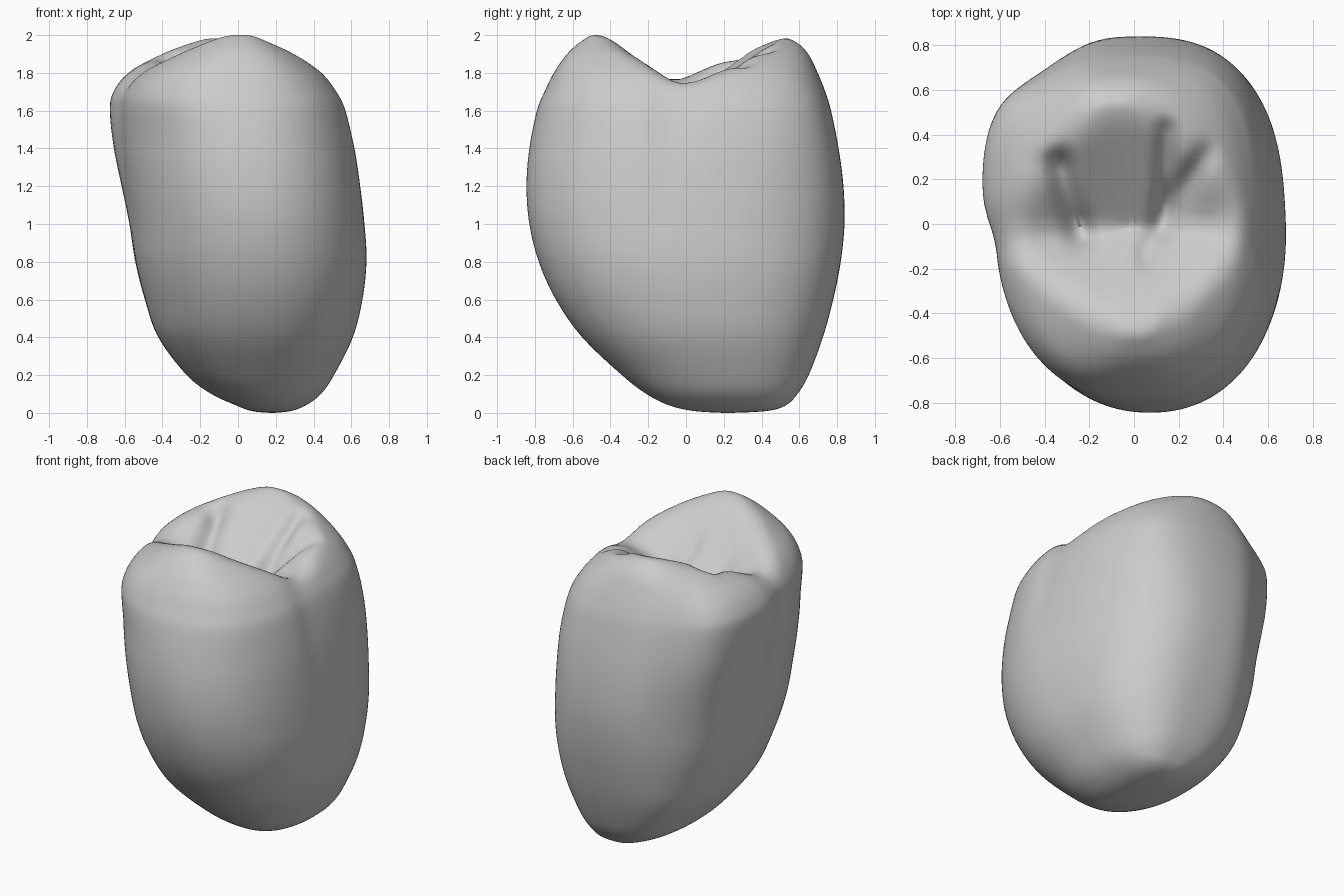
import bpy
import bmesh
from math import cos, sin, pi, exp, sqrt, copysign
from mathutils import Vector

cube = bpy.data.objects.get("Cube")
if cube:
    bpy.data.objects.remove(cube)

SEGMENTS = 144   # points around each ring
STEPS = 8        # rings between two sections

# Outer envelope sections: height, x min, x max, y min, y max
SECTIONS = [
    (0, .17, .19, .2, .24), (.01, .07, .28, .04, .43), (.04, -.01, .36, -.09, .53),
    (.1, -.14, .44, -.21, .59), (.2, -.27, .51, -.34, .65), (.4, -.42, .61, -.55, .725),
    (.6, -.49, .66, -.69, .78), (.8, -.54, .68, -.78, .82), (1, -.57, .67, -.83, .84),
    (1.2, -.61, .65, -.845, .835), (1.4, -.65, .62, -.83, .81), (1.6, -.67, .57, -.79, .77),
    (1.7, -.65, .52, -.75, .74), (1.8, -.57, .44, -.7, .7), (1.9, -.41, .31, -.63, .65),
    (1.97, -.28, .19, -.55, .58), (2.025, -.18, .11, -.44, .49), (2.045, -.08, .03, -.22, .24),
    (2.045, -.02, 0, -.01, .01),
]

# Grooves of the chewing surface: start, end, depth, width
GROOVES = [
    ((-.25, -.02), (-.34, .27), .07, .06), ((-.34, .27), (-.5, .3), .03, .07),
    ((.13, 0), (.15, .42), .06, .05), ((.16, .08), (.34, .33), .07, .05),
    ((-.25, -.02), (-.22, -.03), .05, .05), ((.1, -.02), (.05, -.15), .03, .05),
]


def spline(a, b, c, d, t):
    """Catmull-Rom blend between b and c."""
    return [q + t * ((r - p) / 2 + t * (p - 2.5 * q + 2 * r - s / 2 + t * (1.5 * (q - r) + (s - p) / 2)))
            for p, q, r, s in zip(a, b, c, d)]


def ramp(value, start, end):
    t = max(0, min(1, (value - start) / (end - start)))
    return t * t * (3 - 2 * t)


def smooth_min(a, b, k):
    h = max(k - abs(a - b), 0) / k
    return min(a, b) - h * h * k / 4


def segment_distance(p, a, b):
    a, b = Vector(a), Vector(b)
    t = max(0, min(1, (p - a).dot(b - a) / (b - a).length_squared))
    return (p - a - (b - a) * t).length


def chewing_height(x, y):
    """Height of the V-shaped valley between the front and back cusps."""
    d = y - .1 * min(x, 0) + .01
    slope = .67 if d > 0 else .9
    z = 1.655 + .42 * min(x * x, .25) + slope * (sqrt(d * d + .0004) - .02)
    for a, b, depth, width in GROOVES:
        z -= depth * exp(-(segment_distance(Vector((x, y)), a, b) / width) ** 2)
    return z


def ring_point(section, angle):
    z, x0, x1, y0, y1 = section
    c, s = cos(angle), sin(angle)
    top, upper = ramp(z, 1.4, 1.9), ramp(z, .8, 1.7)
    # the front is rounder than the back, and squarer near the cusp
    if s > 0:
        power = 2 / (2.65 + (.4 * upper if c > 0 else 0))
    else:
        power = 2 / (2.15 + (.25 if c > 0 else .6) * top)
    x = (x0 + x1) / 2 + (x1 - x0) / 2 * copysign(abs(c) ** power, c)
    y = (y0 + y1) / 2 + (y1 - y0) / 2 * copysign(abs(s) ** power, s)
    # flatten the back beside the right-hand cusp
    y -= .06 * ramp(z, .3, 1.2) * ramp(y, .2, .7) * exp(-((x + .38) / .2) ** 2)
    # lean the back to the right, except its full left corner
    corner = ramp(x, 0, .4) * upper if y > 0 else 0
    x -= .1 * y * z / 2 * (1 - .9 * corner)
    # narrow the front and pinch the sides between the cusps
    if x < 0:
        x *= 1 - .06 * upper * ramp(-y, -.05, .15)
    pinch = -.1 if x > 0 else -.03
    x *= 1 - .03 * upper * exp(-((y - pinch) / .09) ** 2)
    if z > 1.2:
        z = smooth_min(z, chewing_height(x, y), .12)
    return Vector((x, y, z))


# Loft the crown
bm = bmesh.new()
rings = []
last = len(SECTIONS) - 1
for i in range(last):
    near = [SECTIONS[max(0, min(last, i + k))] for k in (-1, 0, 1, 2)]
    for j in range(STEPS + (i == last - 1)):
        section = spline(*near, j / STEPS)
        rings.append([bm.verts.new(ring_point(section, 2 * pi * (n + .5) / SEGMENTS))
                      for n in range(SEGMENTS)])
for low, high in zip(rings, rings[1:]):
    for n in range(SEGMENTS):
        m = (n + 1) % SEGMENTS
        bm.faces.new((low[n], low[m], high[m], high[n]))
bm.faces.new(rings[0][::-1])
bm.faces.new(rings[-1])

# Soften the folds
for _ in range(3):
    bmesh.ops.smooth_vert(bm, verts=bm.verts, factor=.4, use_axis_x=True, use_axis_y=True, use_axis_z=True)

mesh = bpy.data.meshes.new("tooth_crown")
bm.to_mesh(mesh)
bm.free()
crown = bpy.data.objects.new("tooth_crown", mesh)
bpy.context.collection.objects.link(crown)

enamel = bpy.data.materials.new("enamel_grey")
enamel.use_nodes = True
colour = (.6, .6, .6, 1)
enamel.diffuse_color = colour
enamel.node_tree.nodes["Principled BSDF"].inputs["Base Color"].default_value = colour
mesh.materials.append(enamel)

bpy.context.view_layer.objects.active = crown
crown.select_set(True)
bpy.ops.object.shade_smooth_by_angle(angle=pi / 3)
